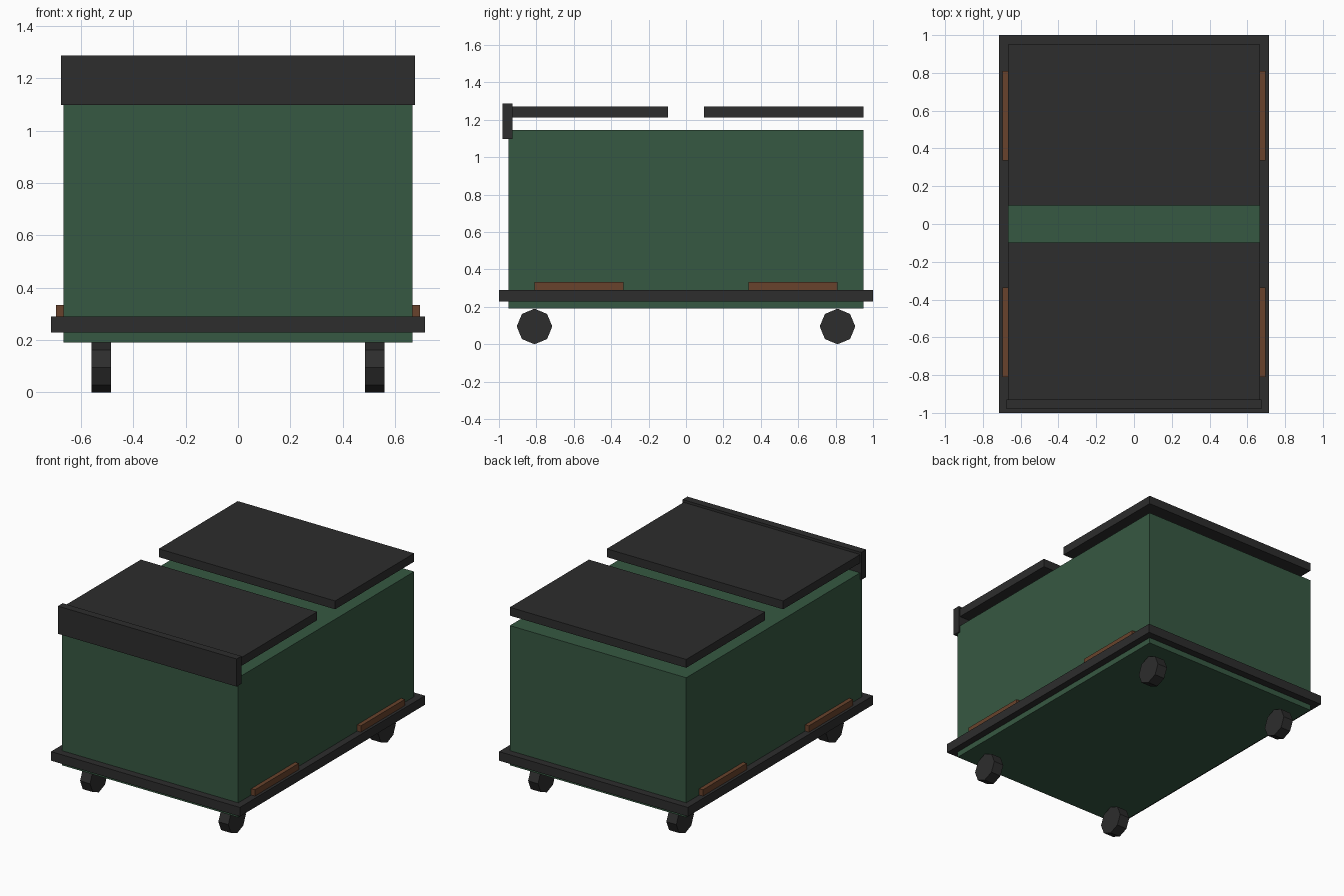
import bpy
import math

default = bpy.data.objects.get("Cube")
if default:
    bpy.data.objects.remove(default, do_unlink=True)


def material(name, rgb):
    mat = bpy.data.materials.new(name)
    mat.use_nodes = True
    color = (*rgb, 1)
    mat.diffuse_color = color
    mat.node_tree.nodes["Principled BSDF"].inputs["Base Color"].default_value = color
    return mat


GREEN = material("dark green", (0.037, 0.098, 0.054))
BLACK = material("charcoal", (0.026, 0.026, 0.026))
BROWN = material("rust brown", (0.14, 0.055, 0.025))


def finish(name, mat):
    obj = bpy.context.object
    obj.name = obj.data.name = name
    obj.data.materials.append(mat)
    return obj


def box(name, mat, x, y, z):
    """Box spanning the given (low, high) range on each axis."""
    spans = (x, y, z)
    bpy.ops.mesh.primitive_cube_add(size=1, location=[(a + b) / 2 for a, b in spans])
    obj = finish(name, mat)
    obj.scale = [b - a for a, b in spans]
    bpy.ops.object.transform_apply(location=False, rotation=False, scale=True)
    return obj


def wheel(name, x, y):
    """Eight-sided wheel on an axle along x, with a corner pointing up."""
    radius = 0.095
    bpy.ops.mesh.primitive_cylinder_add(
        vertices=8, radius=radius, depth=0.075,
        location=(x, y, radius), rotation=(0, math.pi / 2, 0))
    return finish(name, BLACK)


# Bin body and the bumper around its base
box("bin_body", GREEN, (-0.667, 0.667), (-0.95, 0.95), (0.19, 1.145))
box("base_bumper", BLACK, (-0.714, 0.714), (-1, 1), (0.228, 0.29))

# Two lids raised above the body, and the push bar at the front
box("front_lid", BLACK, (-0.667, 0.667), (-0.95, -0.097), (1.213, 1.27))
box("back_lid", BLACK, (-0.667, 0.667), (0.097, 0.95), (1.213, 1.27))
box("push_bar", BLACK, (-0.676, 0.676), (-0.98, -0.928), (1.098, 1.287))

# Wheels and side strips at each corner
for side, sx in (("left", 1), ("right", -1)):
    for end, sy in (("front", -1), ("back", 1)):
        wheel(f"{end}_{side}_wheel", sx * 0.523, sy * 0.81)
        box(f"{end}_{side}_strip", BROWN,
            sorted((sx * 0.66, sx * 0.695)), sorted((sy * 0.335, sy * 0.81)),
            (0.285, 0.333))
